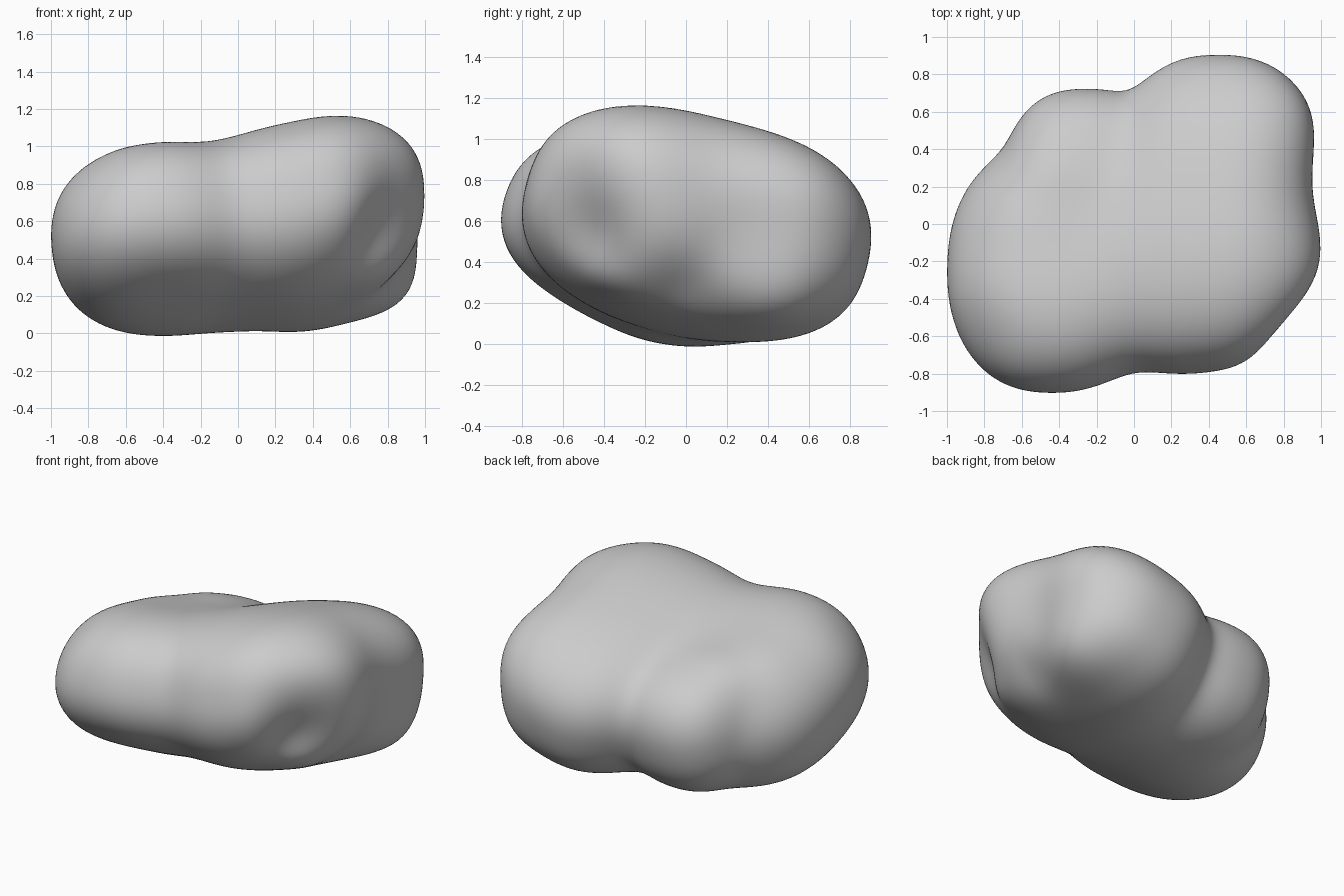
import bpy, bmesh, math
from mathutils import Vector, Matrix

cube = bpy.data.objects.get("Cube")
if cube:
    bpy.data.objects.remove(cube)

# Lobes of the boulder: centre, radii, tilt about x, lean about y, roundness
LOBES = [
    ((-0.45, -0.25, 0.51), (0.55, 0.67, 0.46), -20, -4, 2.3),    # front left
    ((0.43, 0.06, 0.59), (0.56, 0.85, 0.50), -14, -15, 2.5),     # large right
    ((-0.29, 0.30, 0.46), (0.37, 0.41, 0.39), -14, 0, 2.3),      # back left
    ((0.05, -0.08, 0.53), (0.45, 0.64, 0.44), -18, -6, 2.3),     # middle
]
# Soft dents (negative) and bumps: centre, strength, width
WEAR = [
    ((0.82, -0.52, 0.57), -0.15, 0.27),   # hollow in the front right corner
    ((0.98, 0.25, 0.47), -0.08, 0.27),    # hollow along the right side
    ((0.85, 0.02, 0.30), -0.06, 0.20),    # valley between the right bumps
    ((0.73, -0.38, 0.38), 0.04, 0.16),    # small right bump
    ((0.80, 0.42, 0.28), 0.06, 0.20),     # large right bump
    ((0.90, -0.25, 0.90), 0.08, 0.30),    # upper right shoulder
    ((0.82, 0.55, 0.75), 0.06, 0.28),     # back right shoulder
    ((-0.55, 0.15, 0.85), 0.07, 0.28),    # back left shoulder
    ((-0.80, -0.60, 0.88), -0.04, 0.25),  # worn front left top
    ((-0.40, -0.65, 0.18), -0.06, 0.33),  # sloping underside
    ((-0.35, 0.25, 0.03), 0.03, 0.30),    # lowest point
]
CORE = Vector((0, 0, 0.57))
BLEND = 8


def inverse_turn(tilt, lean):
    turn = (Matrix.Rotation(math.radians(lean), 3, 'Y')
            @ Matrix.Rotation(math.radians(tilt), 3, 'X'))
    return turn.transposed()


frames = [(Vector(c), r, inverse_turn(tilt, lean), p)
          for c, r, tilt, lean, p in LOBES]


def density(point):
    """Blended rounded lobes; above one is inside."""
    total = 0
    for centre, radii, turn, p in frames:
        d = turn @ (point - centre)
        q = sum(abs(d[i] / radii[i]) ** p for i in range(3))
        total += max(q, 0.01) ** (-BLEND / p)
    return total


def reach(direction):
    """Distance from the core to the surface."""
    near, far = 0.1, 2.0
    for _ in range(20):
        mid = (near + far) / 2
        if density(CORE + direction * mid) > 1:
            near = mid
        else:
            far = mid
    return near


# Boulder surface grown out of a sphere, then worn and softened
bm = bmesh.new()
bmesh.ops.create_icosphere(bm, subdivisions=6, radius=1)
for v in bm.verts:
    direction = v.co.normalized()
    base = CORE + direction * reach(direction)
    push = sum(s * math.exp(-(base - Vector(c)).length_squared / w ** 2)
               for c, s, w in WEAR)
    v.co = base + direction * push
for _ in range(4):
    bmesh.ops.smooth_vert(bm, verts=bm.verts, factor=0.5,
                          use_axis_x=True, use_axis_y=True, use_axis_z=True)
for f in bm.faces:
    f.smooth = True

mesh = bpy.data.meshes.new("boulder")
bm.to_mesh(mesh)
bm.free()
boulder = bpy.data.objects.new("boulder", mesh)
bpy.context.collection.objects.link(boulder)

# Plain stone colour
stone = bpy.data.materials.new("stone_grey")
stone.use_nodes = True
colour = (0.6, 0.6, 0.6, 1)
stone.diffuse_color = colour
stone.node_tree.nodes["Principled BSDF"].inputs["Base Color"].default_value = colour
mesh.materials.append(stone)
